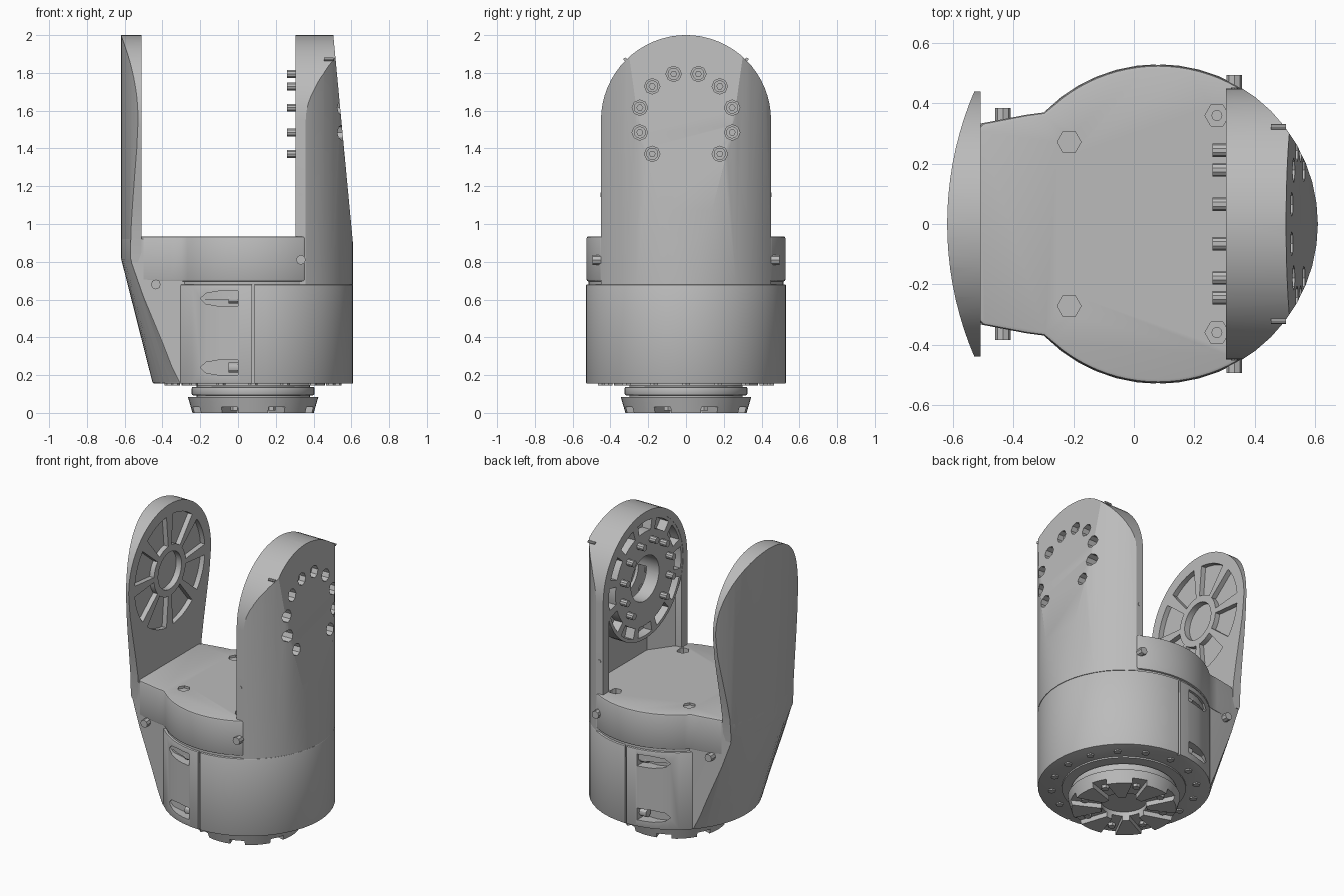
import bpy, bmesh
from math import sin, cos, pi, sqrt, radians

cube = bpy.data.objects.get("Cube")
if cube:
    bpy.data.objects.remove(cube, do_unlink=True)

grey = bpy.data.materials.new("machined_grey")
grey.use_nodes = True
colour = (0.5, 0.5, 0.5, 1)
grey.diffuse_color = colour
grey.node_tree.nodes["Principled BSDF"].inputs["Base Color"].default_value = colour

CX, R = 0.08, 0.53       # body axis and radius
HZ = 1.55                # joint axis height
parts = []


def finish(name, bm):
    bmesh.ops.recalc_face_normals(bm, faces=bm.faces)
    mesh = bpy.data.meshes.new(name)
    bm.to_mesh(mesh)
    bm.free()
    mesh.materials.append(grey)
    ob = bpy.data.objects.new(name, mesh)
    bpy.context.collection.objects.link(ob)
    parts.append(ob)
    return ob


def prism(name, pts, axis, lo, hi):
    """Extrude a flat outline along an axis."""
    place = {"x": lambda a, b, t: (t, a, b),
             "y": lambda a, b, t: (a, t, b),
             "z": lambda a, b, t: (a, b, t)}[axis]
    bm = bmesh.new()
    low = [bm.verts.new(place(a, b, lo)) for a, b in pts]
    high = [bm.verts.new(place(a, b, hi)) for a, b in pts]
    bm.faces.new(low)
    bm.faces.new(high)
    n = len(pts)
    for i in range(n):
        j = (i + 1) % n
        bm.faces.new((low[i], low[j], high[j], high[i]))
    return finish(name, bm)


def arc(a, b, r, start, end, n):
    return [(a + r * cos(radians(start + (end - start) * i / n)),
             b + r * sin(radians(start + (end - start) * i / n))) for i in range(n + 1)]


def cyl(name, axis, a, b, r, lo, hi, n=48):
    return prism(name, arc(a, b, r, 0, 360, n)[:-1], axis, lo, hi)


def wedge(r0, r1, mid, half):
    return arc(0, HZ, r1, mid - half, mid + half, 6) + arc(0, HZ, r0, mid + half, mid - half, 4)


def apply_all(ob):
    dg = bpy.context.evaluated_depsgraph_get()
    mesh = bpy.data.meshes.new_from_object(ob.evaluated_get(dg))
    ob.modifiers.clear()
    ob.data = mesh


def boolean(ob, tool, op="DIFFERENCE"):
    mod = ob.modifiers.new("cut", "BOOLEAN")
    mod.operation, mod.object, mod.solver = op, tool, "EXACT"
    apply_all(ob)
    parts.remove(tool)
    bpy.data.objects.remove(tool, do_unlink=True)


def bevel(ob, width):
    mod = ob.modifiers.new("bevel", "BEVEL")
    mod.width, mod.segments, mod.limit_method = width, 2, "ANGLE"
    mod.angle_limit = radians(50)
    apply_all(ob)


def outer_skin():
    """Solid whose left side blends from the round base to a shallow curved plate."""
    bm = bmesh.new()
    ys = [-0.5 + i / 20 for i in range(21)]
    rings = []
    for z, c, r in ((0.15, CX, R), (0.82, 0.5, 1.12), (2.1, 0.5, 1.12)):
        left = [bm.verts.new((c - sqrt(r * r - y * y), y, z)) for y in ys]
        rings.append(left + [bm.verts.new((0.3, 0.5, z)), bm.verts.new((0.3, -0.5, z))])
    n = len(rings[0])
    for low, high in zip(rings, rings[1:]):
        for i in range(n):
            j = (i + 1) % n
            bm.faces.new((low[i], low[j], high[j], high[i]))
    bm.faces.new(rings[0])
    bm.faces.new(rings[-1])
    bmesh.ops.triangulate(bm, faces=[f for f in bm.faces if len(f.verts) == 4])
    return finish("skin_tool", bm)


# Lower shell with seams and screw pockets
shell = cyl("lower_shell", "z", CX, 0, R, 0.155, 0.68)
bevel(shell, 0.006)
for s in (-1, 1):
    seam = [(0.073, 0.1), (0.087, 0.1), (0.087, 0.72), (0.073, 0.72)]
    boolean(shell, prism("seam_tool", seam, "y", s * 0.512, s * 0.6))
    for z in (0.24, 0.605):
        bullet = [(0, z - 0.04), (0, z + 0.04), (-0.1, z + 0.04), (-0.17, z + 0.028),
                  (-0.2, z), (-0.17, z - 0.028), (-0.1, z - 0.04)]
        boolean(shell, prism("pocket_tool", bullet, "y", s * 0.44, s * 0.6))
        cyl("pocket_screw", "x", s * 0.475, z, 0.026, -0.05, 0.01, 12)
cyl("seam_core", "z", CX, 0, R - 0.015, 0.6, 0.72)

# Side leg under the plate
leg = prism("side_leg", [(-0.1, -0.37), (-0.1, 0.37), (-0.3, 0.365), (-0.5, 0.335), (-0.7, 0.3),
                         (-0.7, -0.3), (-0.5, -0.335), (-0.3, -0.365)], "z", 0.16, 0.92)
boolean(leg, outer_skin(), "INTERSECT")

# Cover
edge = sqrt(R * R - 0.28 ** 2)
rim = [p for p in arc(CX, 0, R - 0.003, 0, 180, 48) if -0.29 < p[0] < 0.35]
half = [(0.36, edge - 0.003)] + rim + [(-0.3, 0.37), (-0.36, 0.362), (-0.5, 0.335), (-0.525, 0.31)]
cover = prism("top_cover", half + [(x, -y) for x, y in reversed(half)], "z", 0.695, 0.935)
bevel(cover, 0.012)
for s in (-1, 1):
    for x, y in ((-0.215, 0.272), (0.275, 0.36)):
        boolean(cover, cyl("hex_tool", "z", x, s * y, 0.04, 0.89, 1.0, 6))
        cyl("cover_screw", "z", x, s * y, 0.018, 0.85, 0.91, 12)
    for x, y, z in ((0.333, 0.495, 0.81), (-0.435, 0.385, 0.68)):
        cyl("side_screw", "y", x, z, 0.026, s * (y - 0.07), s * y, 8)

# Round plate with eight pockets
side = arc(0, 1.56, 0.44, 90, -5, 20) + [(0.425, 1.4), (0.4, 1.27), (0.365, 1.1), (0.34, 0.96), (0.33, 0.8)]
plate = prism("support_plate", side + [(-y, z) for y, z in reversed(side[1:])], "x", -0.75, -0.51)
boolean(plate, outer_skin(), "INTERSECT")
for i in range(8):
    boolean(plate, prism("web_tool", wedge(0.17, 0.375, 22.5 + 45 * i, 17), "x", -0.543, -0.4))
boolean(plate, cyl("hub_tool", "x", 0, HZ, 0.125, -0.55, -0.4))

# Drive arm: round-topped slab trimmed by the body cylinder and a sloping face
dome = arc(0, HZ, 0.45, 0, 180, 32) + [(-0.45, 0.68), (0.45, 0.68)]
arm = prism("drive_arm", dome, "x", 0.305, 0.75)
boolean(arm, cyl("round_tool", "z", CX, 0, R, 0.5, 2.2), "INTERSECT")
slope = [(0, 0.5), (0.63, 0.5), (0.613, 0.85), (0.495, 2.1), (0, 2.1)]
boolean(arm, prism("slope_tool", slope, "y", -0.7, 0.7), "INTERSECT")
cavity = [(0.25, -0.39), (0.35, -0.39), (0.46, -0.24), (0.46, 0.24), (0.35, 0.39), (0.25, 0.39)]
boolean(arm, prism("cavity_tool", cavity, "z", 0.935, HZ))
boolean(arm, cyl("seat_tool", "x", 0, HZ, 0.405, 0.25, 0.385))
boolean(arm, cyl("bore_tool", "x", 0, HZ, 0.15, 0.25, 0.48))

# Bearing ring and its bolts
ring = cyl("bearing_ring", "x", 0, HZ, 0.408, 0.307, 0.4)
for i in range(12):
    boolean(ring, prism("notch_tool", wedge(0.315, 0.385, 30 * i, 11), "x", 0.25, 0.37))
boolean(ring, cyl("bore_tool", "x", 0, HZ, 0.15, 0.25, 0.5))
for angle in range(-45, 226, 30):
    if angle == 255:
        continue
    y, z = 0.253 * cos(radians(angle)), HZ + 0.253 * sin(radians(angle))
    boolean(arm, cyl("access_tool", "x", y, z, 0.041, 0.465, 0.8, 8))
    cyl("ring_bolt", "x", y, z, 0.022, 0.26, 0.42, 10)
    head = cyl("bolt_head", "x", y, z, 0.032, 0.455, 0.485, 12)
    boolean(head, cyl("socket_tool", "x", y, z, 0.016, 0.472, 0.6, 6))

# Small pins on the arm edges
for s in (-1, 1):
    cyl("arm_pin", "y", 0.333, 1.155, 0.012, s * 0.43, s * 0.453, 8)
    cyl("arm_clip", "x", s * 0.322, 1.872, 0.009, 0.455, 0.505, 8)

# Base flange, toothed coupling and underside bolts
cyl("base_neck", "z", CX, 0, 0.3, 0.06, 0.2)
cyl("base_step", "z", CX, 0, 0.38, 0.145, 0.2)
flange = cyl("base_flange", "z", CX, 0, 0.325, 0.093, 0.138)
bevel(flange, 0.008)
coupling = cyl("toothed_coupling", "z", CX, 0, 0.345, 0, 0.083)
for v in coupling.data.vertices:
    if v.co.z < 0.01:
        v.co.x = CX + (v.co.x - CX) * 0.93
        v.co.y *= 0.93
boolean(coupling, cyl("bore_tool", "z", CX, 0, 0.14, -0.1, 0.06))
for i in range(8):
    a = 2 * pi * (i + 0.5) / 8
    slot = [(CX + u * cos(a) - w * sin(a), u * sin(a) + w * cos(a))
            for u, w in ((0.1, -0.03), (0.5, -0.06), (0.5, 0.06), (0.1, 0.03))]
    boolean(coupling, prism("slot_tool", slot, "z", -0.1, 0.032))
    cyl("coupling_bolt", "z", CX + 0.25 * cos(a), 0.25 * sin(a), 0.024, 0.012, 0.05, 6)
for i in range(16):
    a = 2 * pi * i / 16
    cyl("underside_bolt", "z", CX + 0.445 * cos(a), 0.445 * sin(a), 0.024, 0.146, 0.18, 6)

# Smooth shading with sharp edges kept
bpy.ops.object.select_all(action="DESELECT")
for ob in parts:
    ob.select_set(True)
bpy.context.view_layer.objects.active = parts[0]
bpy.ops.object.shade_smooth_by_angle(angle=radians(30))
